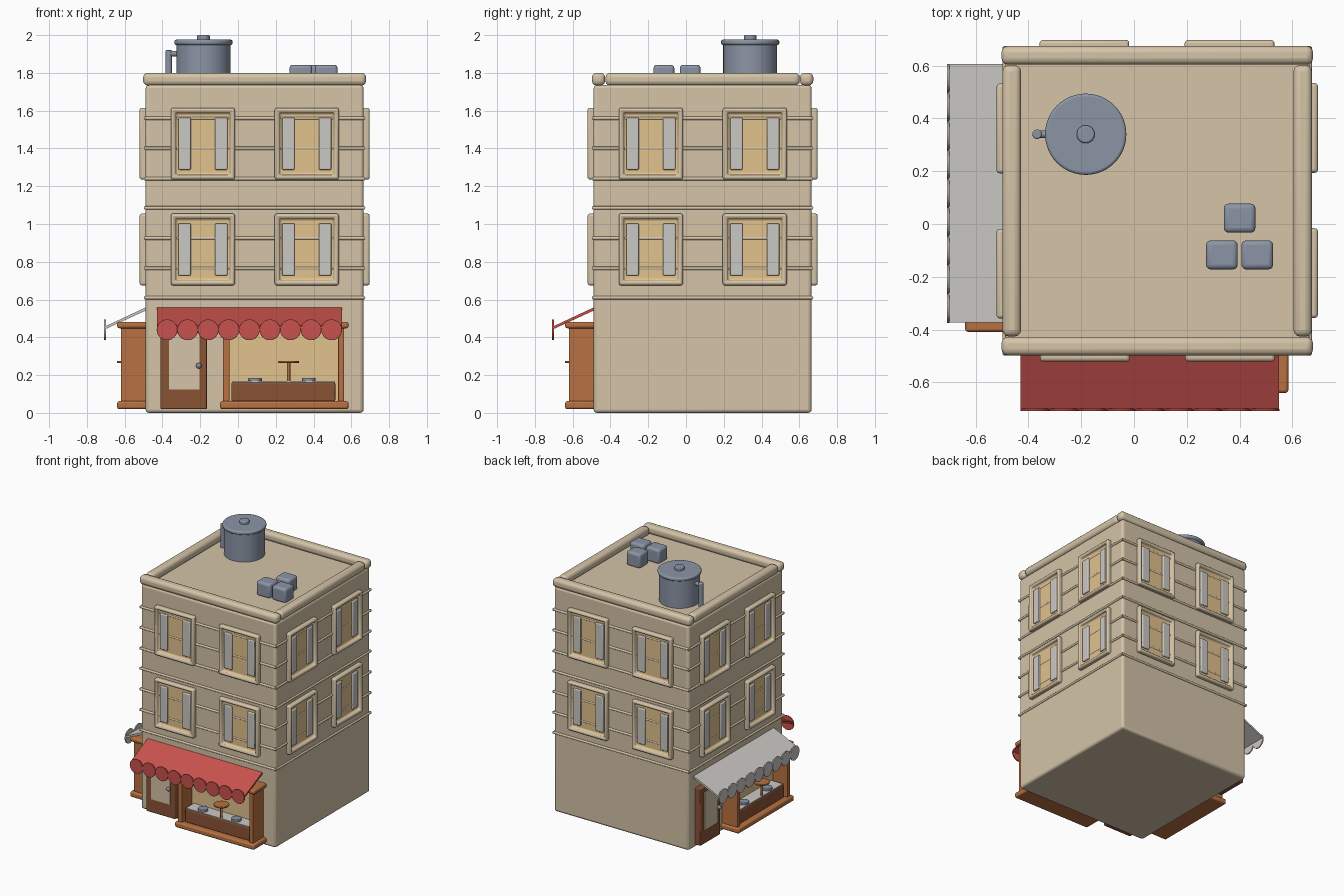
import bpy, bmesh, math
from mathutils import Matrix, Vector

if "Cube" in bpy.data.objects:
    bpy.data.objects.remove(bpy.data.objects["Cube"])

C = 0.088        # centre of the tower in x and y
H = 0.577        # half width of the tower
WALL = C - H     # y of the front wall


def material(name, rgb):
    m = bpy.data.materials.new(name)
    m.diffuse_color = (*rgb, 1)
    m.use_nodes = True
    m.node_tree.nodes["Principled BSDF"].inputs["Base Color"].default_value = m.diffuse_color
    return m


STONE = material("stone", (0.66, 0.55, 0.39))
GOLD = material("warm_glass", (0.76, 0.54, 0.27))
GREY = material("pale_grey", (0.60, 0.58, 0.55))
STEEL = material("blue_grey", (0.26, 0.30, 0.38))
RED = material("red", (0.58, 0.085, 0.075))
WOOD = material("wood", (0.48, 0.165, 0.055))
DARK = material("dark_wood", (0.25, 0.088, 0.036))


def turn(k):
    """Quarter turns about the tower axis: 0 front, 1 left, 2 back, 3 right."""
    t = Matrix.Translation((C, C, 0))
    return t @ Matrix.Rotation(-k * math.pi / 2, 4, 'Z') @ t.inverted()


def finish(name, bm, mats, side=0, bevel=0.0, segments=3):
    bmesh.ops.transform(bm, matrix=turn(side), verts=bm.verts)
    bmesh.ops.recalc_face_normals(bm, faces=bm.faces)
    me = bpy.data.meshes.new(name)
    bm.to_mesh(me)
    bm.free()
    ob = bpy.data.objects.new(name, me)
    bpy.context.collection.objects.link(ob)
    for m in mats:
        me.materials.append(m)
    if bevel:
        mod = ob.modifiers.new("round", 'BEVEL')
        mod.width, mod.segments = bevel, segments
    return ob


def box_mesh(x, y, z):
    bm = bmesh.new()
    size = Matrix.Diagonal((x[1] - x[0], y[1] - y[0], z[1] - z[0], 1))
    mid = Matrix.Translation((sum(x) / 2, sum(y) / 2, sum(z) / 2))
    bmesh.ops.create_cube(bm, size=1, matrix=mid @ size)
    return bm


def box(name, x, y, z, mat, side=0, bevel=0.0):
    return finish(name, box_mesh(x, y, z), [mat], side, bevel)


def rod(name, a, b, r, mat, side=0, bevel=0.0, n=32):
    a, b = Vector(a), Vector(b)
    bm = bmesh.new()
    rot = (b - a).to_track_quat('Z', 'Y').to_matrix().to_4x4()
    bmesh.ops.create_cone(bm, cap_ends=True, segments=n, radius1=r, radius2=r,
                          depth=(b - a).length,
                          matrix=Matrix.Translation((a + b) / 2) @ rot)
    ob = finish(name, bm, [mat], side, bevel)
    if bevel:
        ob.modifiers["round"].limit_method = 'ANGLE'
    return ob


def window(x, z, side):
    # frame: a block whose front is inset and sunk to form the pane
    bm = box_mesh((x - 0.17, x + 0.17), (WALL - 0.032, WALL + 0.02), (z - 0.19, z + 0.19))
    bm.faces.ensure_lookup_table()
    front = min(bm.faces, key=lambda f: f.calc_center_median().y)
    bmesh.ops.inset_region(bm, faces=[front], thickness=0.036)
    pane = bmesh.ops.extrude_discrete_faces(bm, faces=[front])["faces"][0]
    bmesh.ops.translate(bm, verts=pane.verts, vec=(0, 0.026, 0))
    pane.material_index = 1
    finish("window_frame", bm, [STONE, GOLD], side, 0.014)
    for s in (-1, 1):
        cx = x + s * 0.097
        box("curtain", (cx - 0.033, cx + 0.033), (WALL - 0.019, WALL),
            (z - 0.138, z + 0.138), GREY, side, 0.006)


def shopfront(side, cloth):
    # door with pane and knob
    box("door", (-0.41, -0.165), (WALL - 0.045, WALL + 0.02), (0.02, 0.46), DARK, side, 0.006)
    box("door_pane", (-0.365, -0.205), (WALL - 0.051, WALL - 0.04), (0.125, 0.42), STONE, side)
    bm = bmesh.new()
    bmesh.ops.create_uvsphere(bm, u_segments=16, v_segments=10, radius=0.015,
                              matrix=Matrix.Translation((-0.208, WALL - 0.065, 0.25)))
    finish("door_knob", bm, [STEEL], side)
    # display bay
    for z in ((0.02, 0.062), (0.448, 0.482)):
        box("bay_ledge", (-0.095, 0.585), (-0.64, WALL + 0.02), z, WOOD, side, 0.012)
    for x in ((-0.08, -0.045), (0.53, 0.562)):
        box("bay_post", x, (-0.62, WALL + 0.02), (0.05, 0.46), WOOD, side, 0.005)
    box("bay_back", (-0.05, 0.535), (WALL - 0.008, WALL + 0.01), (0.06, 0.45), GOLD, side)
    box("counter", (-0.035, 0.515), (-0.60, WALL), (0.06, 0.162), DARK, side, 0.008)
    box("counter_top", (-0.03, 0.51), (-0.595, WALL), (0.16, 0.168), GREY, side)
    # stand and dishes on the counter
    rod("stand_pole", (0.268, -0.585, 0.16), (0.268, -0.585, 0.27), 0.009, WOOD, side, n=16)
    rod("stand_top", (0.268, -0.585, 0.264), (0.268, -0.585, 0.276), 0.055, WOOD, side, 0.004)
    for x in (0.09, 0.375):
        rod("dish", (x, -0.555, 0.166), (x, -0.555, 0.186), 0.036, STEEL, side, 0.004)
    # sloping awning with a scalloped edge
    bm = bmesh.new()
    profile = [(WALL + 0.01, 0.563), (-0.703, 0.458), (-0.703, 0.443), (WALL + 0.01, 0.546)]
    f = bm.faces.new([bm.verts.new((-0.43, y, z)) for y, z in profile])
    ext = bmesh.ops.extrude_face_region(bm, geom=[f])["geom"]
    bmesh.ops.translate(bm, verts=[v for v in ext if isinstance(v, bmesh.types.BMVert)],
                        vec=(0.98, 0, 0))
    finish("awning", bm, [cloth], side)
    step = 0.98 / 9
    for i in range(9):
        x = -0.43 + step * (i + 0.5)
        rod("awning_scallop", (x, -0.699, 0.44), (x, -0.709, 0.44), 0.055, cloth, side, 0.002)


# tower
box("tower", (C - H, C + H), (C - H, C + H), (0.0, 1.737), STONE, 0, 0.018)

# four matching walls: mouldings and windows
for side in range(4):
    for z in (0.61, 0.765, 0.925, 1.085, 1.24, 1.40, 1.56):
        rod("moulding", (C - H - 0.006, WALL, z), (C + H + 0.006, WALL, z),
            0.009, STONE, side, n=12)
    for x in (C - 0.274, C + 0.276):
        for z in (0.865, 1.425):
            window(x, z, side)

# parapet: long rails front and back, short ones between
for side in range(4):
    half = 0.59 if side % 2 == 0 else 0.514
    box("parapet_rail", (C - half, C + half), (-0.498, -0.428), (1.733, 1.80),
        STONE, side, 0.024)

# shopfronts on the front and left walls
shopfront(0, RED)
shopfront(1, GREY)

# rooftop tank with lid, knob and pipe
tx, ty = -0.183, 0.34
rod("tank", (tx, ty, 1.73), (tx, ty, 1.96), 0.143, STEEL, n=48)
rod("tank_lid", (tx, ty, 1.948), (tx, ty, 1.976), 0.154, STEEL, 0, 0.01, 48)
rod("tank_knob", (tx, ty, 1.97), (tx, ty, 2.0), 0.034, STEEL, 0, 0.007)
rod("pipe_down", (-0.367, ty, 1.73), (-0.367, ty, 1.92), 0.018, STEEL, 0, 0.006, 16)
rod("pipe_across", (-0.367, ty, 1.902), (-0.30, ty, 1.902), 0.015, STEEL, n=16)

# rooftop crates
for x, y in ((0.40, 0.022), (0.333, -0.117), (0.467, -0.117)):
    box("roof_crate", (x - 0.06, x + 0.06), (y - 0.055, y + 0.055), (1.73, 1.843),
        STEEL, 0, 0.018)

# smooth rounded edges, keep corners sharp
bpy.ops.object.select_all(action='SELECT')
bpy.context.view_layer.objects.active = bpy.data.objects["tower"]
bpy.ops.object.shade_smooth_by_angle(angle=math.radians(35))
